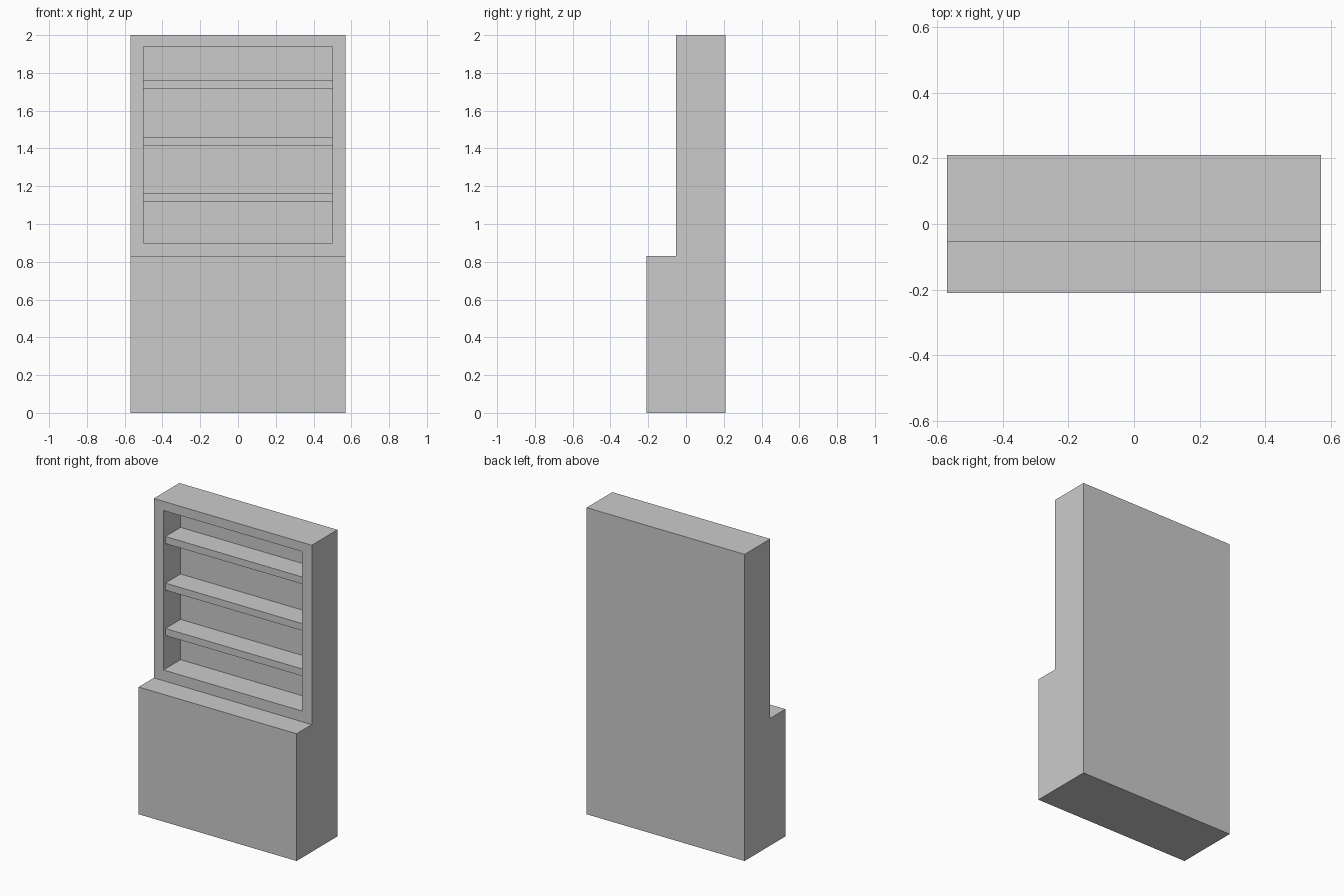
import bpy
import bmesh
from mathutils import Vector

if "Cube" in bpy.data.objects:
    bpy.data.objects.remove(bpy.data.objects["Cube"])

HALF_W = 0.57
FRONT, BACK = -0.21, 0.21          # base cabinet depth
HUTCH_FRONT = -0.054               # front plane of the upper section
COUNTER_Z, TOP_Z = 0.83, 2.0
OPEN_X, OPEN_Z0, OPEN_Z1 = 0.50, 0.90, 1.94
RECESS_BACK = 0.122


def add_object(name, bm):
    bmesh.ops.recalc_face_normals(bm, faces=bm.faces)
    mesh = bpy.data.meshes.new(name)
    bm.to_mesh(mesh)
    bm.free()
    obj = bpy.data.objects.new(name, mesh)
    bpy.context.collection.objects.link(obj)
    return obj


def box(name, lo, hi):
    lo, hi = Vector(lo), Vector(hi)
    bm = bmesh.new()
    bmesh.ops.create_cube(bm, size=1)
    for v in bm.verts:
        v.co = (lo + hi) / 2 + v.co * (hi - lo)
    return add_object(name, bm)


# Cabinet body: stepped side profile extruded across the width
bm = bmesh.new()
profile = [(FRONT, 0), (BACK, 0), (BACK, TOP_Z), (HUTCH_FRONT, TOP_Z),
           (HUTCH_FRONT, COUNTER_Z), (FRONT, COUNTER_Z)]
side = bm.faces.new([bm.verts.new((-HALF_W, y, z)) for y, z in profile])
ext = bmesh.ops.extrude_face_region(bm, geom=[side], use_keep_orig=True)
moved = [g for g in ext["geom"] if isinstance(g, bmesh.types.BMVert)]
bmesh.ops.translate(bm, verts=moved, vec=(2 * HALF_W, 0, 0))
bmesh.ops.recalc_face_normals(bm, faces=bm.faces)

# Shelf recess: inset the upper front face, fit it to the opening, push it back
panel = next(f for f in bm.faces
             if all(abs(v.co.y - HUTCH_FRONT) < 1e-4 for v in f.verts))
mid_z = panel.calc_center_median().z
bmesh.ops.inset_individual(bm, faces=[panel], thickness=0.06)
for v in panel.verts:
    v.co.x = OPEN_X if v.co.x > 0 else -OPEN_X
    v.co.z = OPEN_Z1 if v.co.z > mid_z else OPEN_Z0
bmesh.ops.inset_individual(bm, faces=[panel], thickness=0, depth=-0.17)
for v in panel.verts:
    v.co.y = RECESS_BACK
add_object("cabinet_body", bm)

# Shelves, set slightly back from the frame
for i, z in enumerate((1.117, 1.413, 1.717)):
    box(f"shelf_{i + 1}", (-OPEN_X, HUTCH_FRONT + 0.02, z),
        (OPEN_X, RECESS_BACK, z + 0.046))
